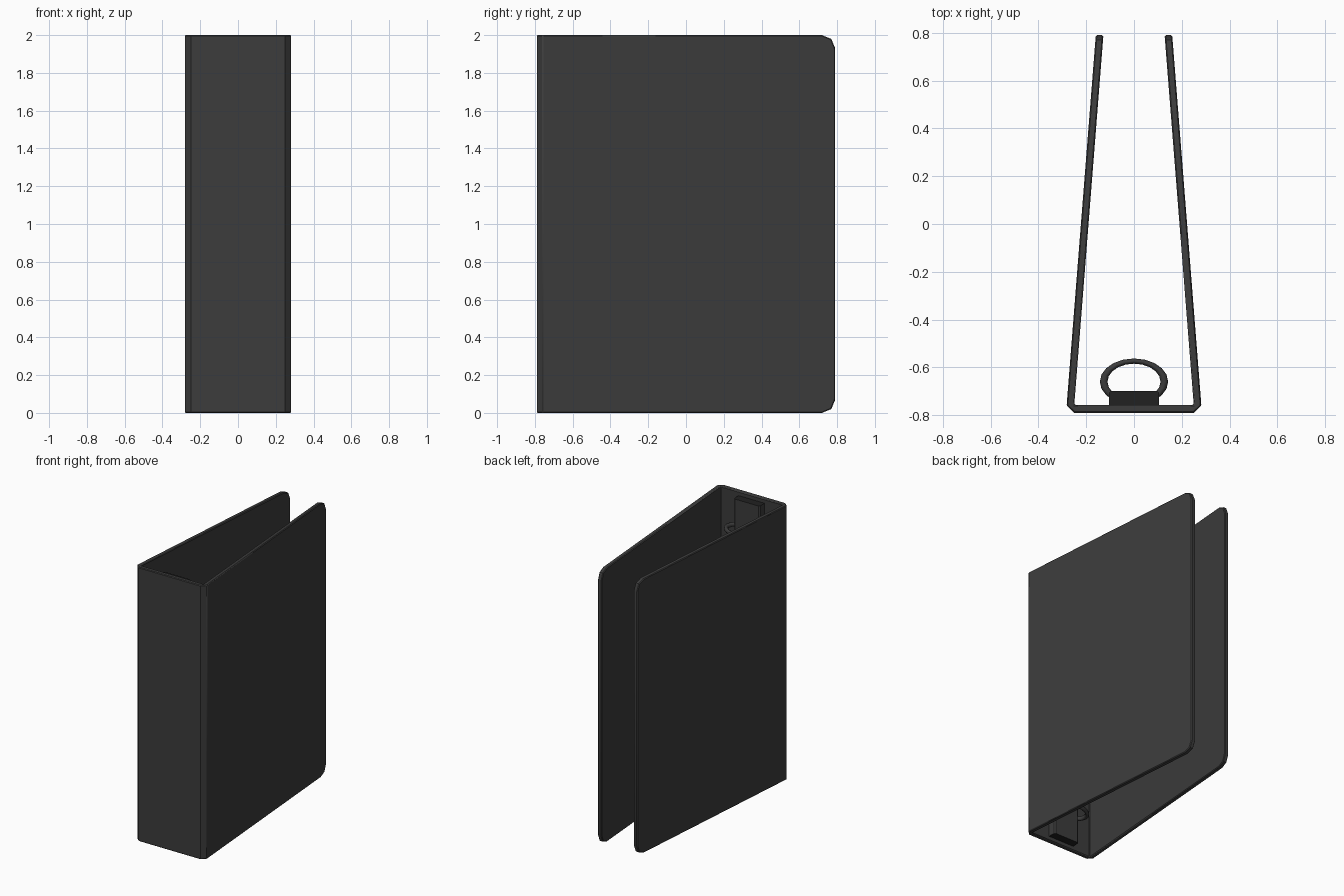
import bpy, bmesh

cube = bpy.data.objects.get("Cube")
if cube:
    bpy.data.objects.remove(cube, do_unlink=True)


def material(name, value):
    mat = bpy.data.materials.new(name)
    mat.use_nodes = True
    color = (value, value, value, 1)
    mat.diffuse_color = color
    mat.node_tree.nodes["Principled BSDF"].inputs["Base Color"].default_value = color
    return mat


charcoal = material("charcoal", 0.045)
black = material("black", 0.015)


def extrude_profile(name, points, bottom, top):
    """Extrude an outline in x and y upward; return the object and its bmesh."""
    bm = bmesh.new()
    face = bm.faces.new([bm.verts.new((x, y, bottom)) for x, y in points])
    extruded = bmesh.ops.extrude_face_region(bm, geom=[face])["geom"]
    for v in extruded:
        if isinstance(v, bmesh.types.BMVert):
            v.co.z = top
    bmesh.ops.recalc_face_normals(bm, faces=bm.faces)
    mesh = bpy.data.meshes.new(name)
    obj = bpy.data.objects.new(name, mesh)
    bpy.context.collection.objects.link(obj)
    mesh.materials.append(charcoal)
    return obj, bm


def mirrored(half):
    return half + [(-x, y) for x, y in reversed(half)]


def smooth(obj, angle):
    bpy.ops.object.select_all(action='DESELECT')
    obj.select_set(True)
    bpy.context.view_layer.objects.active = obj
    bpy.ops.object.shade_smooth_by_angle(angle=angle)


# Spine and two leaning covers, folded from one board
BACK = 0.79
half = [(0.25, -0.757), (0.128, BACK), (0.16, BACK), (0.282, -0.76), (0.25, -0.79)]
shell, bm = extrude_profile("binder_cover", mirrored(half), 0, 2)
corners = [e for e in bm.edges
           if all(v.co.y > BACK - 0.01 for v in e.verts)
           and abs(e.verts[0].co.z - e.verts[1].co.z) < 0.01]
bmesh.ops.bevel(bm, geom=corners, offset=0.07, segments=2, profile=0.5,
                affect='EDGES')
bm.to_mesh(shell.data)
bm.free()
edge = shell.modifiers.new("soft_edges", 'BEVEL')
edge.width = 0.005
edge.segments = 1
edge.limit_method = 'ANGLE'
edge.angle_limit = 0.8
smooth(shell, 0.6)

# Ring mechanism plate with dark ends
half = [(0.105, -0.757), (0.105, -0.707), (0.095, -0.698)]
plate, bm = extrude_profile("ring_plate", mirrored(half), 0.03, 1.97)
plate.data.materials.append(black)
for f in bm.faces:
    if abs(f.normal.z) > 0.9:
        f.material_index = 1
bm.to_mesh(plate.data)
bm.free()

# Three oval rings
for label, z in (("lower", 0.22), ("middle", 1.0), ("upper", 1.78)):
    bpy.ops.mesh.primitive_torus_add(major_radius=0.127, minor_radius=0.016,
                                     major_segments=20, minor_segments=8,
                                     location=(0, -0.66, z))
    ring = bpy.context.object
    ring.name = label + "_ring"
    ring.scale.y = 0.68
    ring.data.materials.append(charcoal)
    smooth(ring, 0.9)
